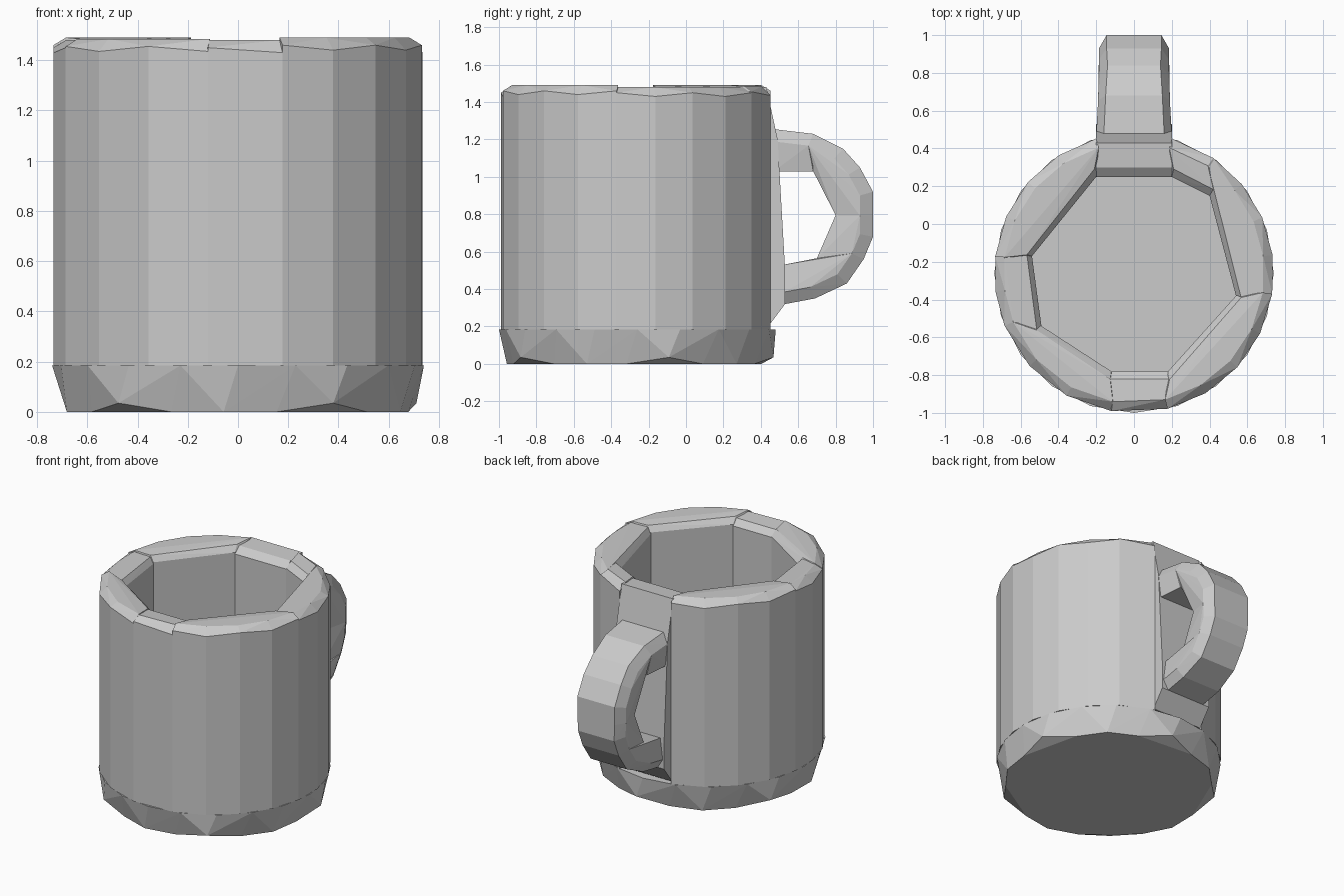
import bpy, bmesh, math
from mathutils import Vector

if "Cube" in bpy.data.objects:
    bpy.data.objects.remove(bpy.data.objects["Cube"])

CY, R = -0.26, 0.74          # cup axis (y) and outer radius


def hull(name, pts):
    """One convex, flat-faced piece around the given points."""
    bm = bmesh.new()
    for p in pts:
        bm.verts.new(p)
    res = bmesh.ops.convex_hull(bm, input=bm.verts[:])
    junk = {g for g in res["geom_interior"] + res["geom_unused"]
            if isinstance(g, bmesh.types.BMVert)}
    bmesh.ops.delete(bm, geom=list(junk), context='VERTS')
    bmesh.ops.dissolve_limit(bm, angle_limit=0.01, verts=bm.verts[:], edges=bm.edges[:])
    bmesh.ops.recalc_face_normals(bm, faces=bm.faces[:])
    me = bpy.data.meshes.new(name)
    bm.to_mesh(me)
    bm.free()
    ob = bpy.data.objects.new(name, me)
    bpy.context.collection.objects.link(ob)
    return ob


def polar(a, r, z):
    return Vector((r * math.cos(a), CY + r * math.sin(a), z))


# Base disc: upper ring, then a zigzag lower edge
base = [polar(math.tau * i / 20, R, 0.185) for i in range(20)]
for i in range(10):
    a = math.tau * (i + 0.37) / 10
    base.append(polar(a, 0.70, 0.0) if i % 2 else polar(a, 0.73, 0.035))
    base.append(polar(a + 0.31, 0.68, 0.0))
hull("base", base)

# Wall: one convex piece per side of the eight-sided opening
inner = [(0.20, 0.25), (-0.20, 0.25), (-0.54, -0.17), (-0.49, -0.54),
         (-0.12, -0.78), (0.18, -0.78), (0.54, -0.38), (0.40, 0.15)]
outer = [(0.20, 0.45), (-0.20, 0.45), (-0.74, -0.17), (-0.69, -0.54),
         (-0.12, -0.99), (0.18, -0.99), (0.73, -0.37), (0.42, 0.35)]
tops = [1.48, 1.49, 1.48, 1.485, 1.48, 1.49, 1.48, 1.485]
for i in range(1, 8):
    j = (i + 1) % 8
    a0, a1 = (math.atan2(outer[k][1] - CY, outer[k][0]) for k in (i, j))
    a1 += math.tau * (a1 < a0)
    n = max(1, round((a1 - a0) / 0.3))
    top, pts = tops[i], []
    for k in range(n + 1):
        a = a0 + (a1 - a0) * k / n
        pts += [polar(a, R, 0.185), polar(a, R, top - 0.03 - 0.02 * (k % 2)),
                polar(a, R - 0.05, top)]
    for x, y in (inner[i], inner[j]):
        pts += [(x, y, 0.185), (x, y, top - 0.05),
                (x * 1.05, CY + (y - CY) * 1.08, top - 0.01)]
    hull(f"wall_{i}", pts)

# Back wall slab bulging out to carry the handle
slab = [(0.25, 0.19), (0.25, 1.43), (0.30, 1.47), (0.43, 1.48),
        (0.49, 1.20), (0.53, 0.50), (0.53, 0.32), (0.44, 0.20)]
hull("back_wall", [(s * 0.20, y, z) for y, z in slab for s in (-1, 1)])


# Handle: chain of convex pieces, each edge chamfered on the outside
def handle_part(name, outside, inside):
    pts = []
    for s in (-1, 1):
        for y, z, w in outside:
            c = Vector((y - 0.50, z - 0.78)) * 0.86 + Vector((0.50, 0.78))
            pts += [(s * (w - 0.04), y, z), (s * w, c.x, c.y)]
        pts += [(s * w, y, z) for y, z, w in inside]
    hull(name, pts)


handle_part("handle_top", [(0.47, 1.255, 0.20), (0.68, 1.23, 0.19)],
            [(0.47, 1.03, 0.19), (0.68, 1.03, 0.17)])
handle_part("handle_upper_bend",
            [(0.68, 1.23, 0.19), (0.84, 1.15, 0.18), (0.93, 1.05, 0.185),
             (1.0, 0.92, 0.185), (1.0, 0.795, 0.185)],
            [(0.68, 1.03, 0.16), (0.80, 0.795, 0.16)])
handle_part("handle_lower_bend",
            [(1.0, 0.795, 0.185), (1.0, 0.68, 0.18), (0.95, 0.56, 0.18)],
            [(0.80, 0.795, 0.16), (0.70, 0.565, 0.16)])
handle_part("handle_bottom",
            [(0.95, 0.56, 0.18), (0.86, 0.43, 0.18), (0.69, 0.35, 0.19),
             (0.53, 0.32, 0.19)],
            [(0.70, 0.565, 0.16), (0.52, 0.53, 0.17)])
